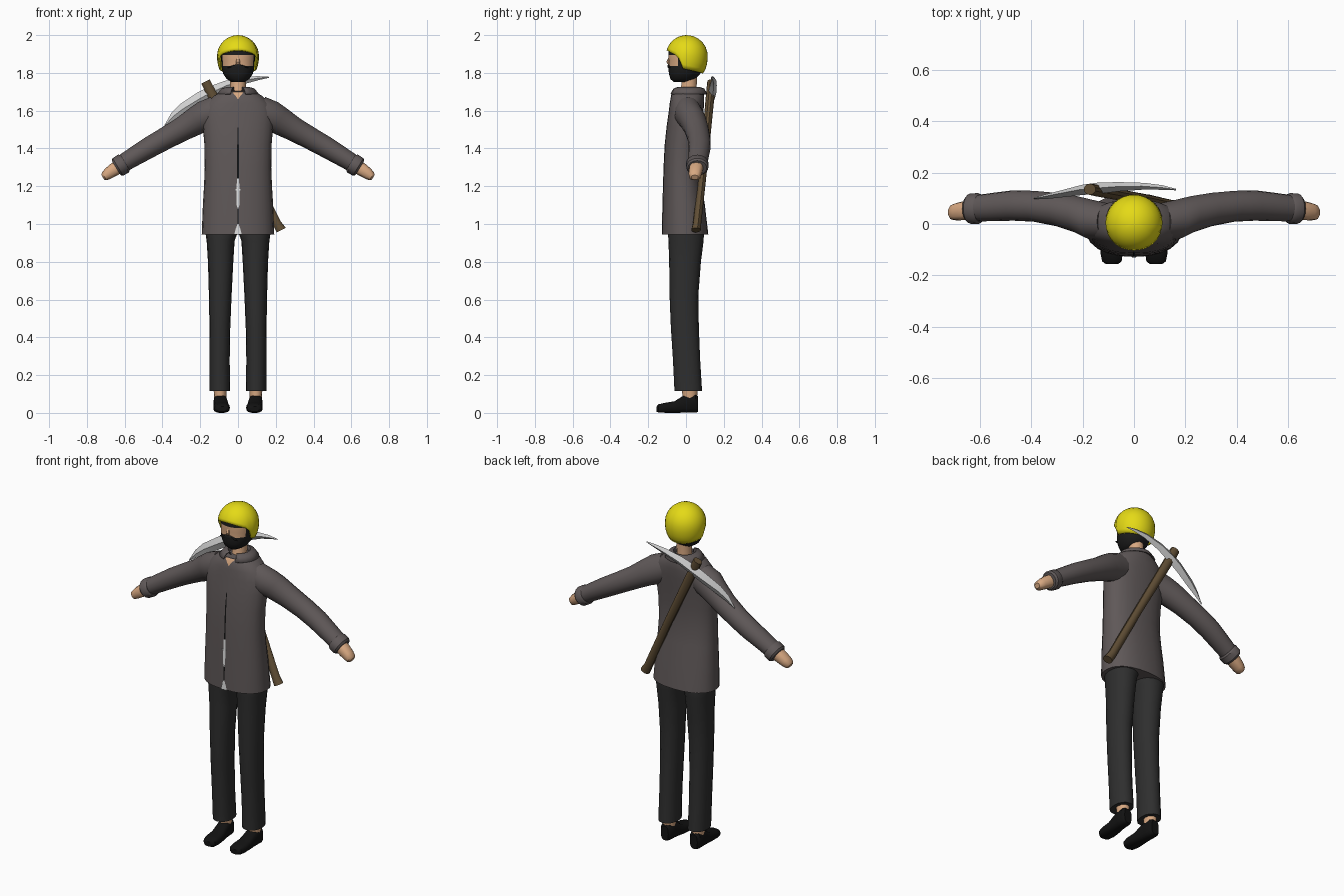
import bpy, bmesh, math
from mathutils import Vector


def material(name, r, g, b):
    m = bpy.data.materials.new(name)
    m.diffuse_color = (r, g, b, 1)
    return m


JACKET = material("jacket grey", 0.115, 0.098, 0.098)
PANTS = material("trouser charcoal", 0.028, 0.028, 0.028)
BLACK = material("shoe black", 0.006, 0.006, 0.006)
HAIR = material("hair black", 0.012, 0.012, 0.012)
SKIN = material("skin", 0.68, 0.39, 0.22)
YELLOW = material("helmet yellow", 0.78, 0.70, 0.008)
STEEL = material("steel", 0.62, 0.62, 0.62)
WOOD = material("wood", 0.115, 0.075, 0.035)
PALE = material("zip pale", 0.75, 0.75, 0.75)


def finish(bm, name, *mats):
    bmesh.ops.recalc_face_normals(bm, faces=bm.faces)
    me = bpy.data.meshes.new(name)
    bm.to_mesh(me)
    bm.free()
    ob = bpy.data.objects.new(name, me)
    bpy.context.collection.objects.link(ob)
    for m in mats:
        me.materials.append(m)
    return ob


X, Y, Z = Vector((1, 0, 0)), Vector((0, 1, 0)), Vector((0, 0, 1))


def loft(name, rings, u, v, mats, n=16, power=2.0, rule=None):
    """Skin rounded rings (centre, radius along u, radius along v), ends capped."""
    bm = bmesh.new()
    rows = []
    for c, ru, rv in rings:
        row = []
        for i in range(n):
            a = 2 * math.pi * i / n
            ca, sa = math.cos(a), math.sin(a)
            p = Vector(c) + u * (ru * math.copysign(abs(ca) ** (2 / power), ca))
            row.append(bm.verts.new(p + v * (rv * math.copysign(abs(sa) ** (2 / power), sa))))
        rows.append(row)
    for a, b in zip(rows, rows[1:]):
        for i in range(n):
            bm.faces.new((a[i], a[(i + 1) % n], b[(i + 1) % n], b[i]))
    bm.faces.new(rows[0])
    bm.faces.new(rows[-1])
    if rule:
        for f in bm.faces:
            f.material_index = rule(f.calc_center_median())
    return finish(bm, name, *mats)


def upright(profile):
    """(z, half width, front y, back y) -> rings"""
    return [((0, (f + b) / 2, z), rx, (b - f) / 2) for z, rx, f, b in profile]


# Jacket body
TORSO = [(0.945, .192, -.128, .118), (1.1, .186, -.125, .10), (1.2, .180, -.122, .085),
         (1.3, .176, -.119, .073), (1.42, .178, -.113, .076), (1.52, .186, -.102, .085),
         (1.59, .188, -.092, .092), (1.64, .168, -.086, .096), (1.68, .125, -.079, .096),
         (1.70, .09, -.068, .09), (1.705, .05, -.03, .065)]
loft("jacket", upright(TORSO), X, Y, [JACKET], 24, 2.3)


def front_y(z):
    for a, b in zip(TORSO, TORSO[1:]):
        if a[0] <= z <= b[0]:
            return a[2] + (b[2] - a[2]) * (z - a[0]) / (b[0] - a[0])
    return TORSO[0][2]


def front_strip(name, points, mat, off=0.003):
    """Thin plate (z, half width) lying on the jacket front"""
    bm = bmesh.new()
    rows = [[bm.verts.new((s * w, front_y(z) - off, z)) for s in (-1, 1)] for z, w in points]
    for a, b in zip(rows, rows[1:]):
        bm.faces.new((a[0], a[1], b[1], b[0]))
    return finish(bm, name, mat)


# Zip, seam and open neck
front_strip("seam", [(1.0, .003), (1.1, .004), (1.2, .004), (1.3, .004), (1.42, .004), (1.51, .002)], BLACK)
front_strip("zip_opening", [(1.08, .001), (1.1, .007), (1.2, .007), (1.24, .006)], PALE, .005)
front_strip("hem_opening", [(.946, .02), (.975, .012), (1.0, .003)], PALE, .005)
front_strip("zip_pull", [(1.178, .017), (1.186, .017)], PALE, .007)
front_strip("neck_opening", [(1.66, .001), (1.68, .014), (1.70, .032)], SKIN, .005)

# Folded collar, split at the front
bm = bmesh.new()
rows = []
for i in range(21):
    a = 0.38 + (2 * math.pi - 0.76) * i / 20
    s, c = math.sin(a), -math.cos(a)
    rows.append([bm.verts.new((s * rx, .012 + c * ry, z)) for rx, ry, z in
                 ((.05, .05, 1.695), (.062, .062, 1.722), (.085, .082, 1.715), (.108, .099, 1.688))])
for a, b in zip(rows, rows[1:]):
    for k in range(3):
        bm.faces.new((a[k], a[k + 1], b[k + 1], b[k]))
collar = finish(bm, "collar", JACKET)
sol = collar.modifiers.new("thickness", 'SOLIDIFY')
sol.thickness, sol.offset = .006, 0

# Neck and head
loft("neck", [((0, .005, 1.64), .05, .06), ((0, .015, 1.71), .041, .042),
              ((0, .018, 1.80), .042, .042)], X, Y, [SKIN], 14)


def head_rule(p):
    return 1 if p.y < -.03 and abs(p.x) < .08 and 1.832 < p.z < 1.898 else 0


loft("head", upright([(1.752, .035, -.065, .03), (1.768, .06, -.083, .05), (1.795, .078, -.09, .075),
                      (1.82, .085, -.093, .085), (1.836, .087, -.092, .09), (1.865, .089, -.092, .093),
                      (1.895, .09, -.094, .093), (1.925, .088, -.09, .088), (1.95, .06, -.06, .06)]),
     X, Y, [HAIR, SKIN], 28, 2.15, head_rule)
loft("nose", [((0, -.088, 1.882), .006, .005), ((0, -.094, 1.858), .011, .010),
              ((0, -.09, 1.845), .009, .006)], X, Y, [SKIN], 8)
loft("moustache", [((0, -.088, 1.825), .06, .008), ((0, -.09, 1.838), .035, .009),
                   ((0, -.09, 1.845), .01, .006)], X, Y, [HAIR], 10)


# Helmet shell: the rim is high over the face and low at the sides and back
def rim(f):
    if f > .42:
        return 1.888 + .032 * (f - .42) / .58
    if f > .22:
        return 1.822 + .066 * (f - .22) / .2
    return 1.797 + .025 * (f + 1) / 1.22


bm = bmesh.new()
top = bm.verts.new((0, .004, 2.0))
SEG, ROW, R, MID = 32, 9, .111, 1.889
cols = []
for i in range(SEG):
    a = 2 * math.pi * i / SEG
    low = rim(math.cos(a))
    end = math.acos((low - MID) / R)
    col = []
    for k in range(1, ROW + 1):
        t = end * k / ROW
        r = R * math.sin(t) if t < math.pi / 2 else R * math.sin(t) ** .45
        col.append(bm.verts.new((r * math.sin(a), .004 - r * math.cos(a), MID + R * math.cos(t))))
    cols.append(col)
for i in range(SEG):
    a, b = cols[i], cols[(i + 1) % SEG]
    bm.faces.new((top, a[0], b[0]))
    for k in range(ROW - 1):
        bm.faces.new((a[k], a[k + 1], b[k + 1], b[k]))
helmet = finish(bm, "helmet", YELLOW)
sol = helmet.modifiers.new("thickness", 'SOLIDIFY')
sol.thickness, sol.offset = .008, -1

# Paired limbs
for s, side in ((1, "left"), (-1, "right")):
    def flip(rings):
        return [((s * c[0], c[1], c[2]), a, b) for c, a, b in rings]

    across = Vector((s * .52, 0, .854))
    loft(side + "_sleeve", flip([((.10, .01, 1.60), .07, .085), ((.17, .018, 1.572), .078, .084),
                                 ((.22, .036, 1.547), .072, .075), ((.30, .056, 1.50), .065, .064),
                                 ((.39, .069, 1.45), .060, .059), ((.47, .072, 1.405), .059, .056),
                                 ((.55, .066, 1.357), .055, .051), ((.63, .06, 1.308), .05, .046)]),
         Y, across, [JACKET], 16)
    loft(side + "_cuff", flip([((.598, .06, 1.325), .053, .048), ((.606, .06, 1.32), .06, .055),
                               ((.636, .06, 1.302), .059, .054), ((.645, .06, 1.297), .05, .045)]),
         Y, across, [JACKET], 16)
    loft(side + "_hand", flip([((.625, .057, 1.307), .036, .036), ((.66, .052, 1.286), .037, .035),
                               ((.69, .048, 1.265), .034, .03), ((.708, .046, 1.252), .029, .024),
                               ((.716, .046, 1.247), .018, .014)]), Y, across, [SKIN], 12, 2.5)
    # Trousers, ankle and shoe
    loft(side + "_trouser_leg", flip([((.096, .012, .115), .054, .073), ((.097, .003, .28), .053, .072),
                                      ((.096, -.006, .45), .055, .074), ((.094, -.011, .62), .060, .076),
                                      ((.092, -.005, .80), .067, .084), ((.092, 0, .91), .074, .093),
                                      ((.088, 0, .95), .084, .095), ((.088, 0, 1.0), .086, .09)]),
         X, Y, [PANTS], 16, 2.2)
    loft(side + "_ankle", flip([((.094, .02, .06), .032, .038), ((.096, .02, .15), .034, .042)]),
         X, Y, [SKIN], 12)
    loft(side + "_shoe", flip([((.086, -.156, .02), .024, .014), ((.086, -.145, .024), .038, .022),
                               ((.087, -.11, .027), .044, .027), ((.089, -.06, .031), .041, .031),
                               ((.092, -.015, .046), .037, .046), ((.094, .01, .05), .036, .05),
                               ((.095, .05, .05), .035, .05), ((.095, .064, .046), .024, .042)]),
         X, Z, [BLACK], 14, 2.8)

# Pickaxe slung across the back
loft("pick_handle", [((-.172, .135, 1.755), .022, .026), ((-.15, .131, 1.71), .023, .027),
                     ((.05, .094, 1.32), .021, .023), ((.205, .059, 1.005), .022, .024),
                     ((.229, .053, .968), .025, .028)], Y, Vector((.89, 0, .45)), [WOOD], 10)
loft("pick_blade", [((-.388, .10, 1.52), .003, .003), ((-.345, .106, 1.568), .009, .020),
                    ((-.295, .115, 1.607), .013, .030), ((-.20, .133, 1.665), .020, .034),
                    ((-.14, .139, 1.697), .022, .033), ((-.06, .145, 1.733), .018, .027),
                    ((.04, .147, 1.762), .013, .019), ((.11, .142, 1.773), .009, .011),
                    ((.163, .134, 1.777), .003, .003)],
     Y, Vector((-.45, 0, .893)), [STEEL], 4)

# Smooth shading with sharp edges kept
bpy.ops.object.select_all(action='DESELECT')
for ob in bpy.context.scene.objects:
    ob.select_set(True)
    bpy.context.view_layer.objects.active = ob
bpy.ops.object.shade_smooth_by_angle(angle=math.radians(38))
